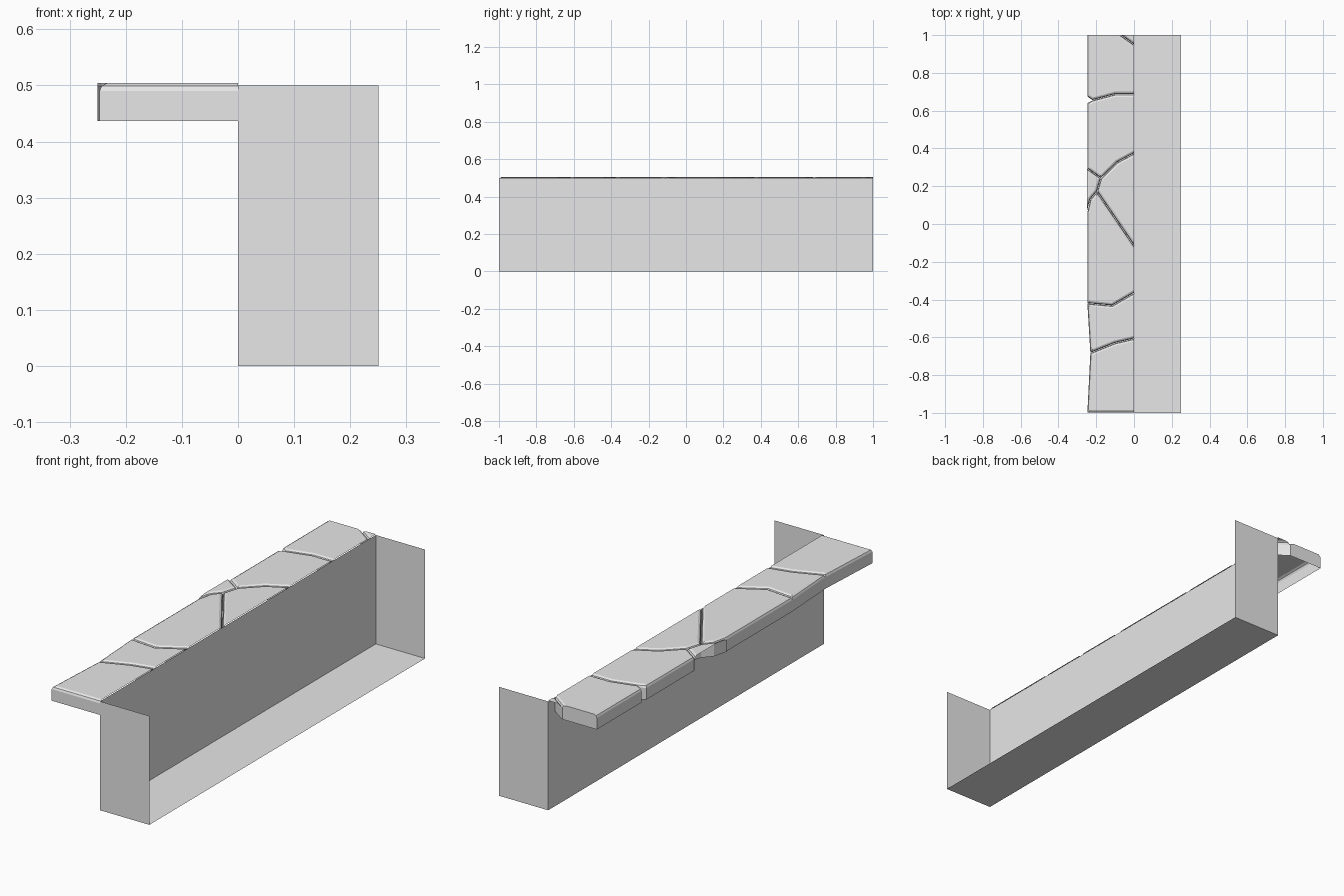
import bpy
import bmesh
from mathutils import Vector

old = bpy.data.objects.get("Cube")
if old:
    bpy.data.objects.remove(old, do_unlink=True)

stone_grey = bpy.data.materials.new("stone_grey")
stone_grey.use_nodes = True
colour = (0.8, 0.8, 0.8, 1)
stone_grey.diffuse_color = colour
stone_grey.node_tree.nodes["Principled BSDF"].inputs["Base Color"].default_value = colour


def finish(bm, name):
    """Turn a bmesh into a named, coloured object."""
    mesh = bpy.data.meshes.new(name)
    bm.to_mesh(mesh)
    bm.free()
    mesh.materials.append(stone_grey)
    obj = bpy.data.objects.new(name, mesh)
    bpy.context.collection.objects.link(obj)
    return obj


def build_channel():
    """Trough made of a back wall, a floor and two ends; top and outer side stay open."""
    bm = bmesh.new()
    bmesh.ops.create_cube(bm, size=1)
    bmesh.ops.scale(bm, vec=(0.25, 2, 0.5), verts=bm.verts)
    bmesh.ops.translate(bm, vec=(0.125, 0, 0.25), verts=bm.verts)
    open_faces = [f for f in bm.faces if f.normal.z > 0.5 or f.normal.x > 0.5]
    bmesh.ops.delete(bm, geom=open_faces, context='FACES_ONLY')
    finish(bm, "channel")


def is_cut(a, b):
    """True where an outline edge lies on the straight border of the section."""
    return a.x == b.x == 0 or a.x == b.x == -0.25 or a.y == b.y == 1


def has_wall(a, b):
    return not is_cut(a, b) or (a.y == b.y == 1 and (a - b).length > 0.1)


def inset_outline(points, amount):
    """Move each free edge inward, leaving edges on the border in place."""
    result = []
    for i, here in enumerate(points):
        before, after = points[i - 1], points[(i + 1) % len(points)]
        d1, d2 = (here - before).normalized(), (after - here).normalized()
        n1, n2 = Vector((-d1.y, d1.x)), Vector((-d2.y, d2.x))
        p1 = here + n1 * (0 if is_cut(before, here) else amount)
        p2 = here + n2 * (0 if is_cut(here, after) else amount)
        cross = d1.cross(d2)
        if abs(cross) < 0.01:
            result.append(p1)
        else:
            result.append(p1 + d1 * ((p2 - p1).cross(d2) / cross))
    return result


# Height and inset of each ring of a paving stone, from the skirt to the worn top
RINGS = ((0.437, 0.001), (0.49, 0.001), (0.499, 0.005), (0.504, 0.014))


def build_stone(name, outline):
    """Hollow stone: walls, rounded rim and top, counter-clockwise outline."""
    points = [Vector(p) for p in outline]
    count = len(points)
    bm = bmesh.new()
    rings = [[bm.verts.new((p.x, p.y, z)) for p in inset_outline(points, inset)]
             for z, inset in RINGS]
    for low, high in zip(rings, rings[1:]):
        for i in range(count):
            j = (i + 1) % count
            if has_wall(points[i], points[j]):
                bm.faces.new((low[i], low[j], high[j], high[i]))
    bm.faces.new(rings[-1])
    loose = [v for v in bm.verts if not v.link_faces]
    bmesh.ops.delete(bm, geom=loose, context='VERTS')
    finish(bm, name)


build_channel()

# Joints between stones, each listed from the outer side towards the wall
EDGE = -0.248
joint_a = [(-0.22, 0.655), (-0.1, 0.687), (0, 0.687)]
joint_b = [(-0.175, 0.242), (-0.09, 0.326), (0, 0.374)]
joint_c = [(-0.196, 0.172), (0, -0.115)]
joint_d = [(EDGE, -0.42), (-0.115, -0.432), (0, -0.365)]
joint_e = [(-0.232, -0.683), (-0.1, -0.63), (0, -0.607)]
corner = [(-0.07, 1), (0, 0.95)]

stones = {
    "corner_stone": corner + [(0, 1)],
    "back_stone": [corner[0], (EDGE, 1), (EDGE, 0.675)] + joint_a + [corner[1]],
    "upper_stone": joint_a[::-1] + [(EDGE, 0.64), (EDGE, 0.293)] + joint_b,
    "wedge_stone": joint_b[::-1] + joint_c,
    "small_edge_stone": [(-0.25, 0.295), (-0.25, 0.06), (-0.232, 0.13), joint_c[0], joint_b[0]],
    "middle_stone": joint_c[::-1] + [(-0.232, 0.13), (EDGE, 0.06)] + joint_d,
    "lower_stone": joint_d[::-1] + joint_e,
    "front_stone": joint_e[::-1] + [(EDGE, -1), (0, -1)],
}
for stone_name, stone_outline in stones.items():
    build_stone(stone_name, stone_outline)
